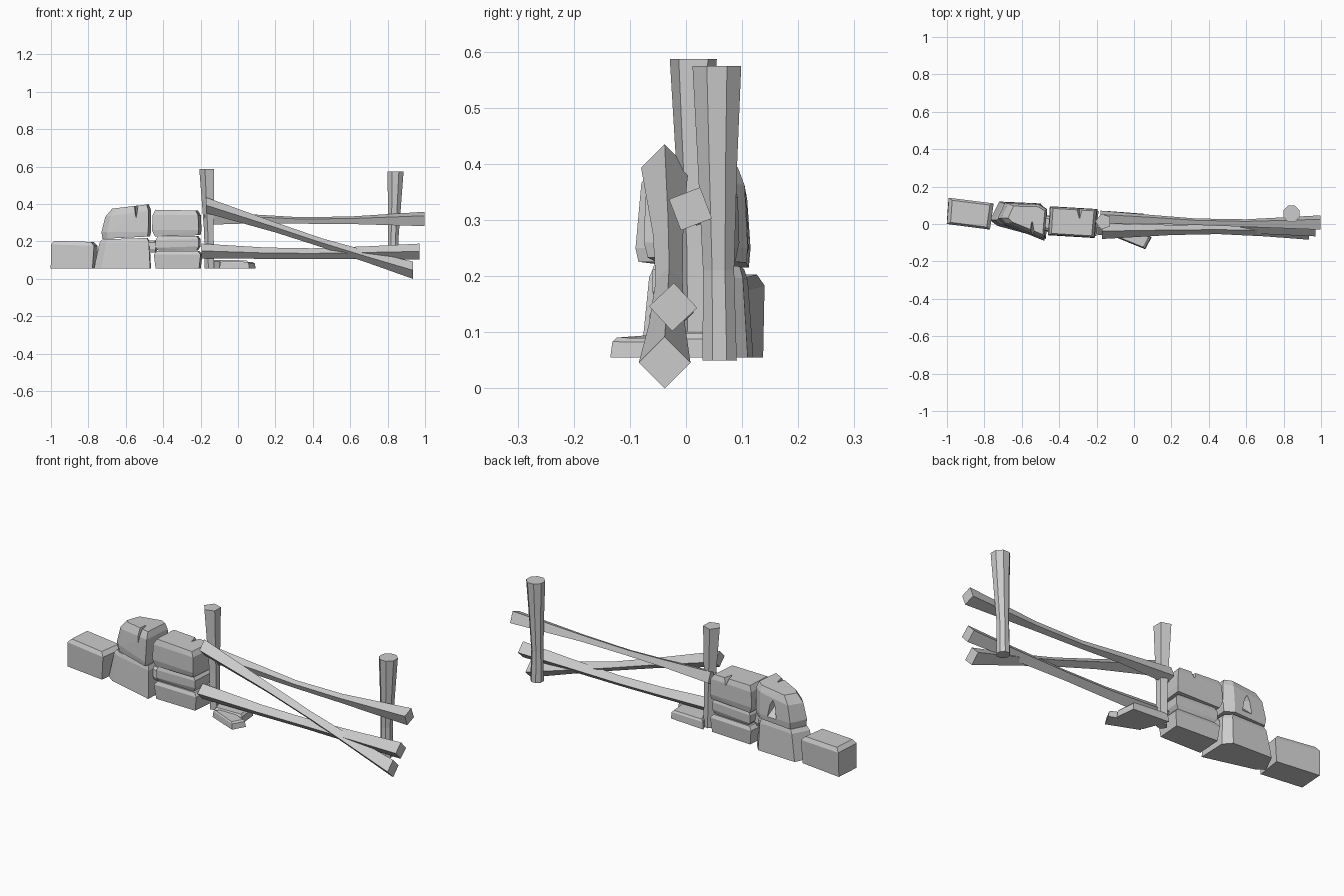
import bpy, bmesh
from math import cos, sin, radians, pi
from mathutils import Vector

if "Cube" in bpy.data.objects:
    bpy.data.objects.remove(bpy.data.objects["Cube"], do_unlink=True)

grey = bpy.data.materials.new("plain_grey")
GREY = (0.6, 0.6, 0.6, 1)
grey.use_nodes = True
grey.diffuse_color = GREY
grey.node_tree.nodes["Principled BSDF"].inputs["Base Color"].default_value = GREY


def make(name, bm):
    bmesh.ops.recalc_face_normals(bm, faces=bm.faces)
    mesh = bpy.data.meshes.new(name)
    bm.to_mesh(mesh)
    bm.free()
    mesh.materials.append(grey)
    obj = bpy.data.objects.new(name, mesh)
    bpy.context.collection.objects.link(obj)
    return obj


def stone(name, foot, layers):
    """Convex block: footprint repeated at (z, scale, dx, dy, tilt along x)."""
    bm = bmesh.new()
    mid = sum((Vector(p) for p in foot), Vector((0, 0))) / len(foot)
    for z, scale, dx, dy, tilt in layers:
        for p in foot:
            q = mid + (Vector(p) - mid) * scale
            bm.verts.new((q.x + dx, q.y + dy, z + tilt * (q.x - mid.x)))
    hull = bmesh.ops.convex_hull(bm, input=bm.verts)
    loose = {v for v in hull["geom_interior"] if isinstance(v, bmesh.types.BMVert)}
    bmesh.ops.delete(bm, geom=list(loose), context="VERTS")
    bmesh.ops.dissolve_limit(bm, angle_limit=radians(2), verts=bm.verts, edges=bm.edges)
    return make(name, bm)


def notch(target, outline, depth):
    """Cut a prism with the given (x, z) outline between two y positions."""
    bm = bmesh.new()
    face = bm.faces.new([bm.verts.new((x, depth[0], z)) for x, z in outline])
    ext = bmesh.ops.extrude_face_region(bm, geom=[face])
    tips = [v for v in ext["geom"] if isinstance(v, bmesh.types.BMVert)]
    low = Vector((sum(v.co.x for v in tips) / len(tips), depth[1], max(v.co.z for v in tips)))
    for v in tips:
        v.co = low + (Vector((v.co.x, depth[1], v.co.z)) - low) * 0.3
    cutter = make("notch_cutter", bm)
    cutter.hide_render = True
    mod = target.modifiers.new("notch", "BOOLEAN")
    mod.operation, mod.solver, mod.object = "DIFFERENCE", "EXACT", cutter
    bpy.context.view_layer.objects.active = target
    bpy.ops.object.modifier_apply(modifier=mod.name)
    bpy.data.objects.remove(cutter, do_unlink=True)


def timber(name, stations, sides, roll, upright=False):
    """Loft of polygon sections through (centre, radius) stations."""
    bm = bmesh.new()
    rings = []
    for centre, r in stations:
        ring = []
        for i in range(sides):
            a = radians(roll) + 2 * pi * i / sides
            u, v = r * cos(a), r * sin(a)
            offset = Vector((u, v, 0)) if upright else Vector((0, u, v))
            ring.append(bm.verts.new(Vector(centre) + offset))
        rings.append(ring)
    for a, b in zip(rings, rings[1:]):
        for i in range(sides):
            j = (i + 1) % sides
            bm.faces.new((a[i], a[j], b[j], b[i]))
    bm.faces.new(rings[0])
    bm.faces.new(rings[-1])
    return make(name, bm)


# Wall stones
stone("end_stone", [(-1, 0), (-0.77, -0.03), (-0.75, 0.11), (-0.99, 0.14)],
      [(0.055, 0.97, -0.005, 0, 0), (0.18, 1, 0, 0, -0.03), (0.2, 0.84, 0, 0, -0.03)])
stone("large_base_stone",
      [(-0.77, 0.02), (-0.73, -0.01), (-0.47, -0.08), (-0.465, 0.07), (-0.5, 0.11), (-0.72, 0.12)],
      [(0.055, 1, 0, 0, 0), (0.195, 0.88, 0.01, 0, 0.02), (0.215, 0.8, 0.012, 0, 0.03)])
big = stone("large_top_stone",
            [(-0.73, 0.03), (-0.7, 0), (-0.48, -0.09), (-0.465, 0.08), (-0.51, 0.11), (-0.69, 0.115)],
            [(0.22, 0.96, 0, 0, 0.05), (0.25, 1, 0, 0, 0), (0.35, 0.92, 0.01, 0, 0.15),
             (0.387, 0.74, 0.022, 0, 0.12)])
notch(big, [(-0.58, 0.43), (-0.51, 0.43), (-0.545, 0.25)], (-0.15, 0.01))
notch(big, [(-0.62, 0.2), (-0.54, 0.2), (-0.56, 0.3), (-0.585, 0.34), (-0.605, 0.3)], (0.16, 0.06))
stone("lower_stone", [(-0.45, -0.06), (-0.2, -0.065), (-0.19, 0.07), (-0.44, 0.085)],
      [(0.055, 0.93, 0, 0, 0), (0.13, 1, 0, 0, 0), (0.148, 0.88, 0, 0, 0)])
stone("middle_stone", [(-0.44, -0.055), (-0.21, -0.06), (-0.2, 0.065), (-0.43, 0.08)],
      [(0.15, 0.88, 0, 0, 0), (0.17, 1, 0, 0, 0.03), (0.21, 1, 0, 0, 0.02), (0.228, 0.9, 0, 0, 0)])
upper = stone("upper_stone", [(-0.46, -0.06), (-0.21, -0.075), (-0.195, 0.08), (-0.45, 0.095)],
              [(0.23, 0.92, 0.005, 0, 0.03), (0.26, 1, 0, 0, 0), (0.34, 0.97, 0, 0, 0),
               (0.367, 0.86, 0, 0, -0.02)])
notch(upper, [(-0.335, 0.4), (-0.25, 0.4), (-0.29, 0.3)], (0.13, 0.02))
stone("wedge_stone", [(-0.49, -0.03), (-0.44, -0.05), (-0.43, 0.04), (-0.48, 0.05)],
      [(0.14, 0.8, 0, 0, 0), (0.16, 1, 0, 0, 0), (0.195, 0.9, 0, 0, 0), (0.205, 0.6, 0, 0, 0)])

# Fallen slabs
stone("rear_slab", [(-0.15, 0.07), (0.05, 0.055), (0.06, -0.05), (-0.1, -0.06)],
      [(0.055, 1, 0, 0, 0), (0.09, 0.96, 0, 0, -0.02), (0.1, 0.85, 0, 0, -0.02)])
stone("front_slab", [(-0.1, -0.07), (0.06, -0.135), (0.095, -0.07), (-0.05, -0.01)],
      [(0.055, 1, 0, 0, 0), (0.085, 0.94, 0, 0, -0.03), (0.092, 0.82, 0, 0, -0.03)])

# Fence posts, flared at the top
timber("wall_post", [((-0.15, 0.02, 0.055), 0.028), ((-0.153, 0.018, 0.25), 0.028),
                     ((-0.163, 0.013, 0.587), 0.044)], 5, 180, True)
timber("end_post", [((0.83, 0.06, 0.05), 0.033), ((0.83, 0.058, 0.21), 0.03),
                    ((0.837, 0.056, 0.4), 0.038), ((0.842, 0.055, 0.575), 0.047)], 8, 22.5, True)

# Fence rails, slimmer at the middle
timber("upper_rail", [((-0.18, 0.035, 0.325), 0.04), ((0.1, 0.025, 0.32), 0.025),
                      ((0.33, 0.012, 0.312), 0.019), ((0.6, 0.005, 0.313), 0.022),
                      ((0.998, 0.008, 0.32), 0.042)], 4, 66)
timber("lower_rail", [((-0.195, -0.02, 0.148), 0.04), ((0.15, -0.018, 0.137), 0.03),
                      ((0.4, -0.015, 0.135), 0.028), ((0.7, -0.02, 0.14), 0.034),
                      ((0.97, -0.023, 0.145), 0.043)], 4, 88)
timber("fallen_rail", [((-0.17, -0.038, 0.393), 0.042), ((0.2, -0.032, 0.275), 0.027),
                       ((0.45, -0.03, 0.192), 0.024), ((0.7, -0.034, 0.115), 0.032),
                       ((0.935, -0.038, 0.046), 0.046)], 4, 90)
